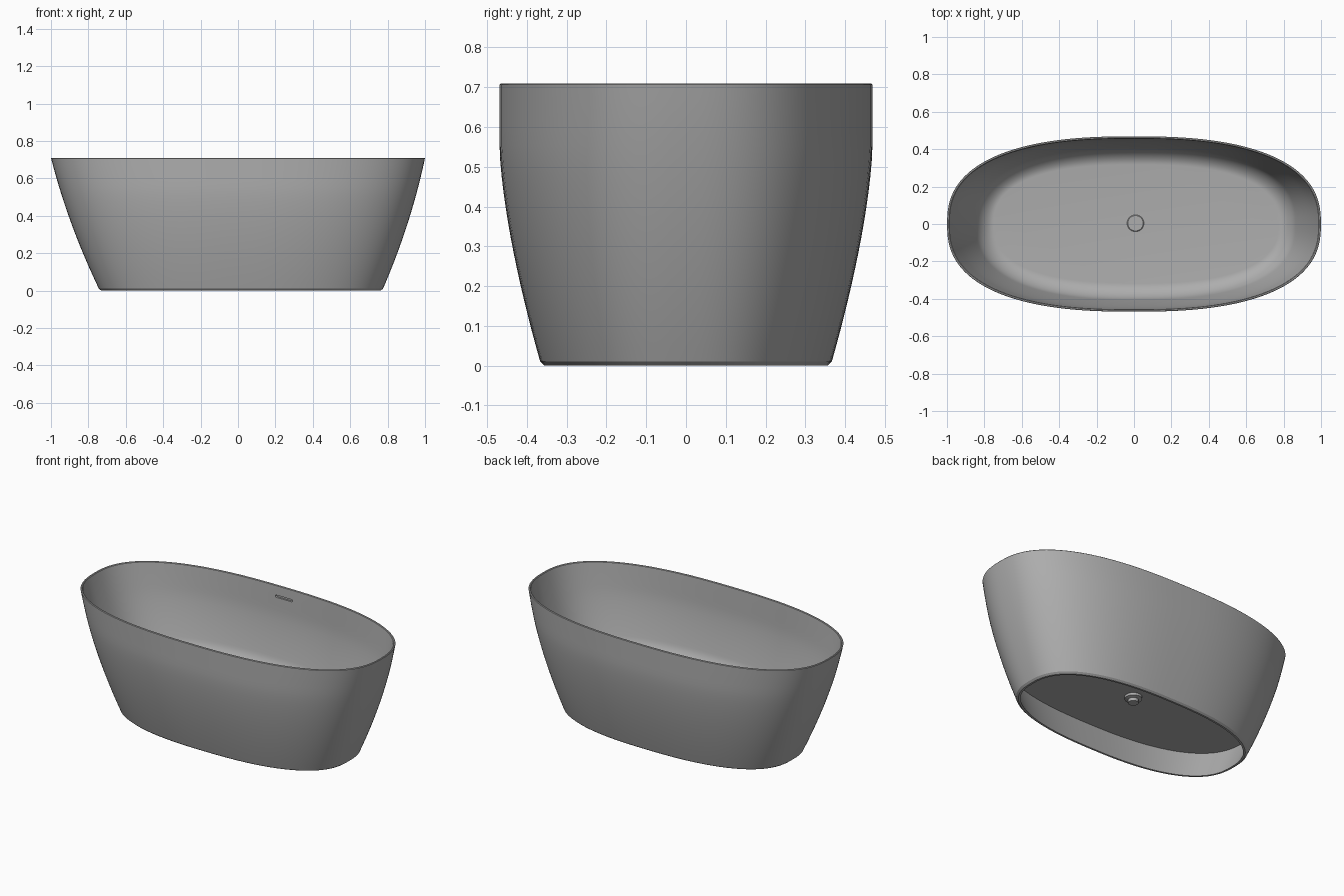
import bpy, bmesh
from math import sin, cos, pi, radians, copysign

cube = bpy.data.objects.get("Cube")
if cube:
    bpy.data.objects.remove(cube)

HEIGHT, FLOOR, CEILING = 0.71, 0.205, 0.188
SIDES = 128


def make_material(name, colour):
    mat = bpy.data.materials.new(name)
    mat.use_nodes = True
    mat.diffuse_color = colour
    mat.node_tree.nodes["Principled BSDF"].inputs["Base Color"].default_value = colour
    return mat


grey = make_material("stone grey", (0.42, 0.42, 0.42, 1))


def ring(z, inset_x, inset_y):
    """Rounded oval of the tub at a height, moved inward by the insets."""
    half_x = 0.755 + 0.4587 * z - 0.16 * z * z - inset_x
    half_y = 0.469 - 0.105 * (max(0.55 - z, 0) / 0.55) ** 1.5 - inset_y
    shift = 0.016 * (1 - z / HEIGHT)
    points = []
    for i in range(SIDES):
        a = 2 * pi * i / SIDES
        x = copysign(abs(cos(a)) ** 0.8, cos(a)) * half_x + shift
        y = copysign(abs(sin(a)) ** 0.8, sin(a)) * half_y
        points.append((x, y, z))
    return points


def circle(z, r):
    return [(0.008 + r * cos(i * pi / 24), 0.004 + r * sin(i * pi / 24), z) for i in range(48)]


def mesh_object(name, bm):
    bmesh.ops.recalc_face_normals(bm, faces=bm.faces)
    mesh = bpy.data.meshes.new(name)
    bm.to_mesh(mesh)
    bm.free()
    mesh.materials.append(grey)
    obj = bpy.data.objects.new(name, mesh)
    bpy.context.collection.objects.link(obj)
    return obj


def loft(name, rings):
    """Skin a stack of rings and cap both ends."""
    bm = bmesh.new()
    loops = [[bm.verts.new(p) for p in r] for r in rings]
    for a, b in zip(loops, loops[1:]):
        n = len(a)
        for i in range(n):
            j = (i + 1) % n
            bm.faces.new((a[i], a[j], b[j], b[i]))
    bm.faces.new(loops[0][::-1])
    bm.faces.new(loops[-1])
    return mesh_object(name, bm)


def smooth(obj):
    bpy.ops.object.select_all(action="DESELECT")
    obj.select_set(True)
    bpy.context.view_layer.objects.active = obj
    bpy.ops.object.shade_smooth_by_angle(angle=radians(24))


# Tub shell: hollow underside, foot, outer wall, rim, inner wall, floor
profile = [(CEILING, 0.06, 0.06), (CEILING, 0.02, 0.02), (0.0, 0.02, 0.02),
           (0.0, 0.008, 0.008), (0.01, 0.0, 0.0)]
profile += [(0.01 + (HEIGHT - 0.013) * i / 18, 0.0, 0.0) for i in range(1, 19)]
profile += [(HEIGHT, 0.003, 0.003), (HEIGHT, 0.009, 0.009), (HEIGHT - 0.003, 0.012, 0.012)]
for i in range(1, 14):
    t = i / 14
    profile.append((HEIGHT - 0.42 * t, 0.012 + 0.008 * t, 0.012 + 0.018 * t))
for i in range(11):
    a = i * pi / 20
    profile.append((FLOOR + 0.085 * (1 - sin(a)),
                    0.02 + 0.06 * (1 - cos(a)), 0.03 + 0.07 * (1 - cos(a))))
tub = loft("tub_shell", [ring(*p) for p in profile])

# Overflow slot: a rounded recess in the back inner wall
bm = bmesh.new()
outline = []
for side, start in ((1, 0), (-1, pi)):
    for i in range(9):
        a = start + (i / 8 - 0.5) * pi
        outline.append(bm.verts.new((side * 0.052 + 0.007 * cos(a), 0.4, 0.643 + 0.007 * sin(a))))
extruded = bmesh.ops.extrude_face_region(bm, geom=[bm.faces.new(outline)])["geom"]
for v in extruded:
    if isinstance(v, bmesh.types.BMVert):
        v.co.y = 0.465
cutter = mesh_object("overflow_cutter", bm)
cut = tub.modifiers.new("overflow_slot", "BOOLEAN")
cut.operation, cut.solver, cut.object = "DIFFERENCE", "EXACT", cutter
bpy.context.view_layer.objects.active = tub
bpy.ops.object.modifier_apply(modifier=cut.name)
bpy.data.objects.remove(cutter)
smooth(tub)

# Drain cover on the floor
smooth(loft("drain_cover", [circle(FLOOR - 0.005, 0.045), circle(FLOOR + 0.002, 0.045),
                            circle(FLOOR + 0.005, 0.041)]))

# Drain fitting under the floor
smooth(loft("drain_fitting", [circle(CEILING + 0.005, 0.05), circle(CEILING - 0.015, 0.05),
                              circle(CEILING - 0.02, 0.03), circle(CEILING - 0.04, 0.03)]))
